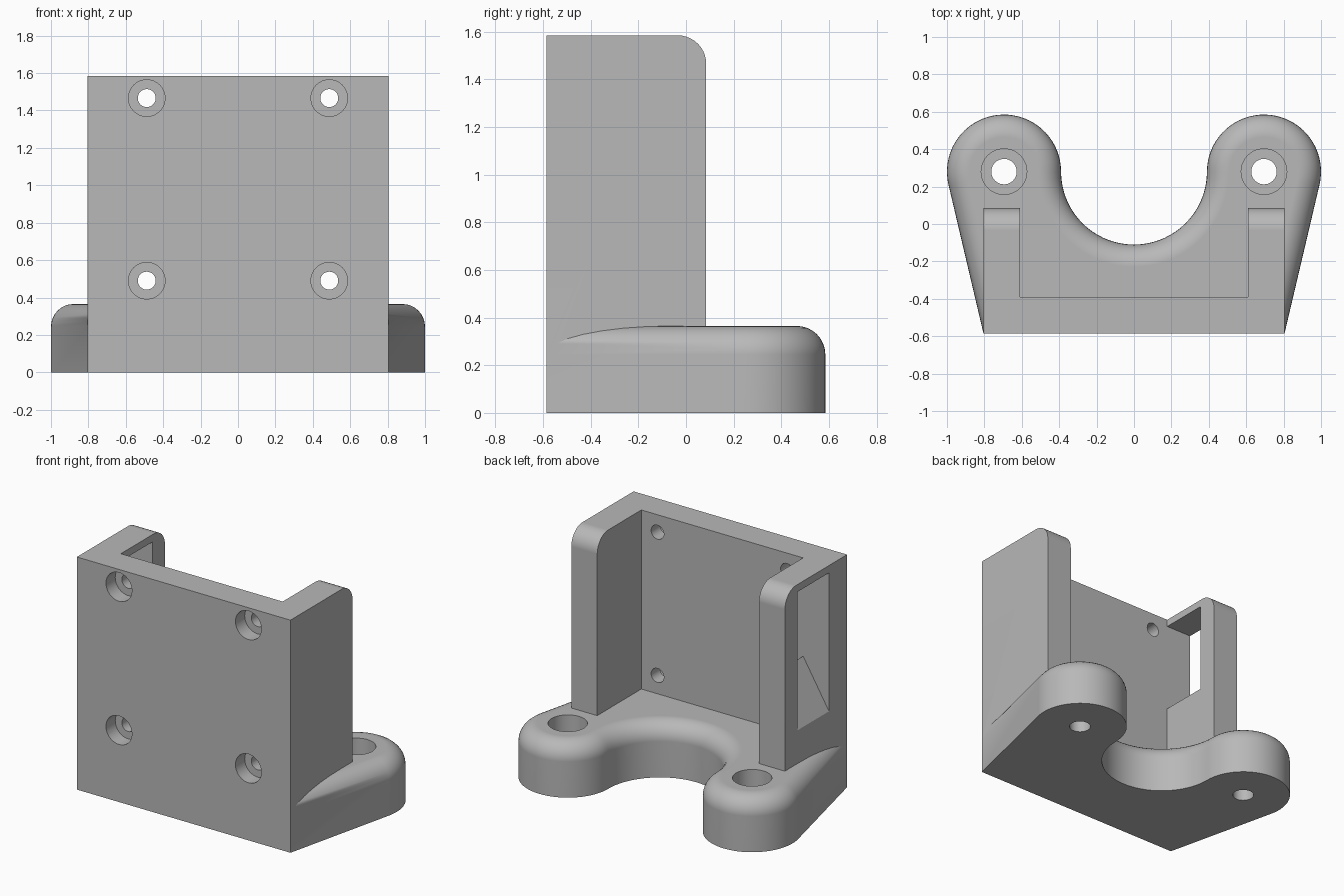
import bpy, bmesh
from math import radians, degrees, sin, cos, acos, atan2, hypot

cube = bpy.data.objects.get("Cube")
if cube:
    bpy.data.objects.remove(cube, do_unlink=True)

GREY = bpy.data.materials.new("plain_grey")
GREY.use_nodes = True
GREY.diffuse_color = (0.48, 0.48, 0.48, 1)
GREY.node_tree.nodes["Principled BSDF"].inputs["Base Color"].default_value = (0.48, 0.48, 0.48, 1)

HALF_W, FRONT, BACK, TOP = 0.805, -0.585, 0.085, 1.585
WALL_X, PLATE_Y = 0.61, -0.39
FLOOR, FILLET = 0.365, 0.12
LOBE_X, LOBE_Y, LOBE_R = 0.695, 0.28, 0.305


def arc(cx, cy, r, start, end, n):
    """Points along an arc, angles in degrees."""
    angles = [radians(start + (end - start) * i / n) for i in range(n + 1)]
    return [(cx + r * cos(a), cy + r * sin(a)) for a in angles]


def prism(name, points, lo, hi, axis, fillet=0):
    """Extrude a flat profile along an axis, optionally rounding its top rim."""
    place = {"x": lambda a, b, t: (t, a, b),
             "y": lambda a, b, t: (a, t, b),
             "z": lambda a, b, t: (a, b, t)}[axis]
    bm = bmesh.new()
    low = [bm.verts.new(place(a, b, lo)) for a, b in points]
    high = [bm.verts.new(place(a, b, hi)) for a, b in points]
    bm.faces.new(low)
    bm.faces.new(high)
    for i in range(len(points)):
        j = (i + 1) % len(points)
        bm.faces.new((low[i], low[j], high[j], high[i]))
    bmesh.ops.recalc_face_normals(bm, faces=bm.faces)
    if fillet:
        # every top edge except the straight front one
        rim = [e for e in bm.edges
               if all(abs(v.co.z - hi) < 1e-5 for v in e.verts)
               and any(v.co.y > FRONT + 1e-4 for v in e.verts)]
        bmesh.ops.bevel(bm, geom=rim, offset=fillet, segments=8, profile=0.5,
                        affect="EDGES", clamp_overlap=False)
    mesh = bpy.data.meshes.new(name)
    bm.to_mesh(mesh)
    bm.free()
    mesh.materials.append(GREY)
    obj = bpy.data.objects.new(name, mesh)
    bpy.context.collection.objects.link(obj)
    return obj


def box(name, x0, x1, y0, y1, z0, z1):
    return prism(name, [(x0, y0), (x1, y0), (x1, y1), (x0, y1)], z0, z1, "z")


def combine(target, tool, operation="DIFFERENCE"):
    """Apply a boolean and discard the tool."""
    tool.hide_render = True
    mod = target.modifiers.new(tool.name, "BOOLEAN")
    mod.operation, mod.solver, mod.object = operation, "EXACT", tool
    bpy.context.view_layer.update()
    graph = bpy.context.evaluated_depsgraph_get()
    mesh = bpy.data.meshes.new_from_object(target.evaluated_get(graph))
    target.modifiers.clear()
    target.data = mesh
    bpy.data.objects.remove(tool, do_unlink=True)


# Upright: side profile with a rounded rear top corner, hollowed into a U
side = [(FRONT, 0), (BACK, 0)]
side += arc(BACK - FILLET, TOP - FILLET, FILLET, 0, 90, 10) + [(FRONT, TOP)]
bracket = prism("mounting_bracket", side, -HALF_W, HALF_W, "x")
combine(bracket, box("cavity", -WALL_X, WALL_X, PLATE_Y, 1, -1, 2))

# Window in one side wall, its sill rising inward
sill = [(-0.9, 0.434), (-0.51, 1.081), (-0.51, 1.535), (-0.9, 1.535)]
combine(bracket, prism("window", sill, PLATE_Y, -0.05, "y"))

# Base: two round lobes around a half-round notch, tapering to the front
dx, dy = HALF_W - LOBE_X, FRONT - LOBE_Y
tangent = degrees(atan2(dy, dx) + acos(LOBE_R / hypot(dx, dy)))
outline = [(HALF_W, FRONT)]
outline += arc(LOBE_X, LOBE_Y, LOBE_R, tangent, 180, 36)
outline += arc(0, LOBE_Y, LOBE_X - LOBE_R, 0, -180, 36)[1:-1]
outline += arc(-LOBE_X, LOBE_Y, LOBE_R, 0, 180 - tangent, 36)
outline += [(-HALF_W, FRONT)]
combine(bracket, prism("base", outline, 0, FLOOR, "z", FILLET), "UNION")

for s in (-1, 1):
    # Counterbored screw holes through the front plate
    for z in (0.49, 1.466):
        for name, r, end in (("plate_hole", 0.048, -0.3), ("plate_counterbore", 0.098, FRONT + 0.1)):
            combine(bracket, prism(name, arc(s * 0.488, z, r, 0, 360, 32)[:-1], -0.7, end, "y"))
    # Counterbored screw holes down through the lobes
    for name, r, start in (("base_hole", 0.068, -0.1), ("base_counterbore", 0.122, 0.12)):
        combine(bracket, prism(name, arc(s * LOBE_X, LOBE_Y, r, 0, 360, 40)[:-1], start, 0.5, "z"))

# Smooth curves, crisp corners
bpy.ops.object.select_all(action="DESELECT")
bracket.select_set(True)
bpy.context.view_layer.objects.active = bracket
bpy.ops.object.shade_smooth_by_angle(angle=radians(30))
weighted = bracket.modifiers.new("weighted_normals", "WEIGHTED_NORMAL")
weighted.keep_sharp = True
